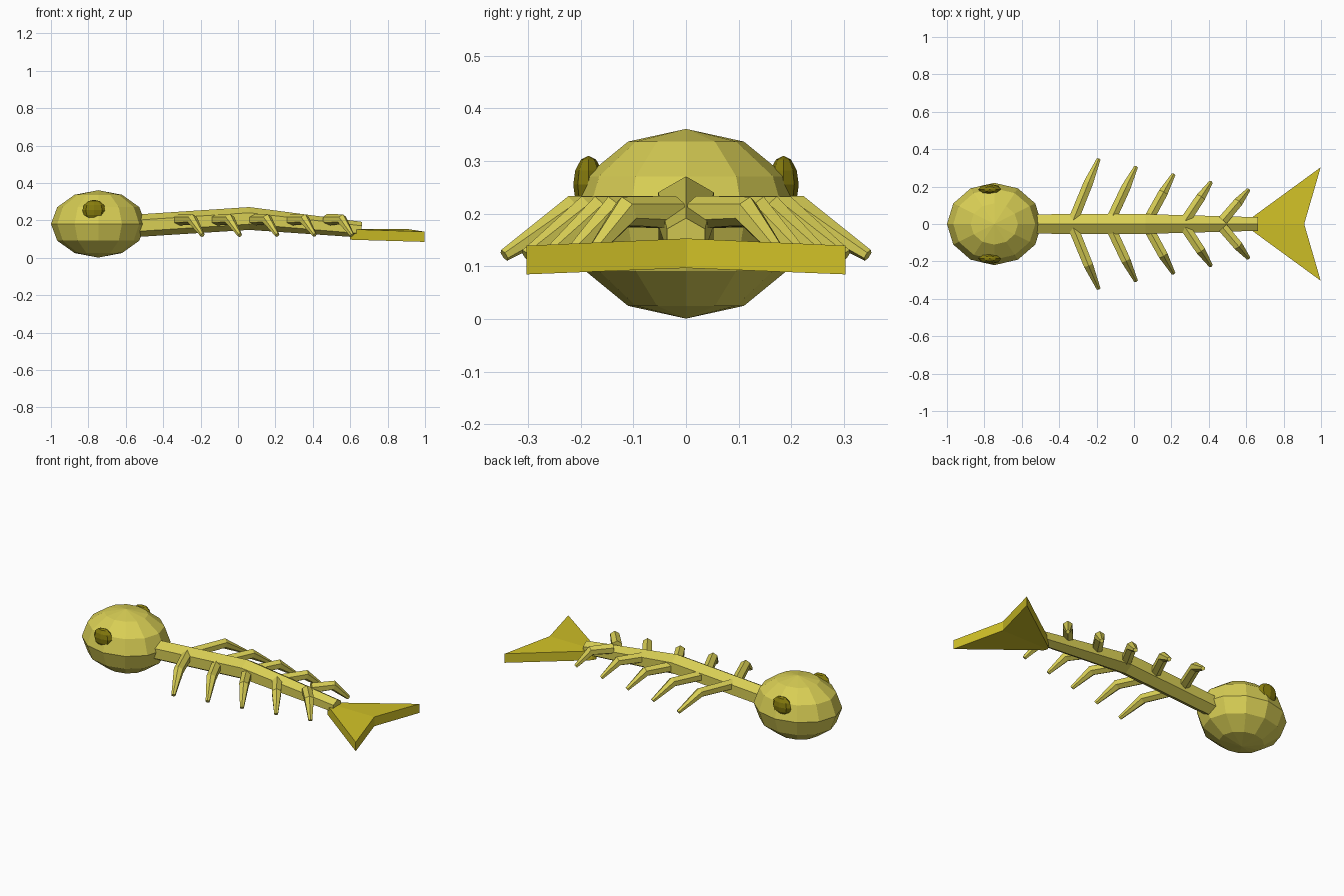
import bpy, bmesh, math
from mathutils import Vector

if "Cube" in bpy.data.objects:
    bpy.data.objects.remove(bpy.data.objects["Cube"])


def material(name, rgb):
    m = bpy.data.materials.new(name)
    m.diffuse_color = (*rgb, 1)
    m.use_nodes = True
    m.node_tree.nodes["Principled BSDF"].inputs["Base Color"].default_value = m.diffuse_color
    return m


BONE = material("bone yellow", (0.69, 0.62, 0.09))
FIN = material("tail yellow", (0.63, 0.53, 0.02))
DARK = material("dark olive", (0.24, 0.20, 0.004))


def finish(name, bm, mat):
    bmesh.ops.recalc_face_normals(bm, faces=bm.faces)
    me = bpy.data.meshes.new(name)
    bm.to_mesh(me)
    bm.free()
    me.materials.append(mat)
    ob = bpy.data.objects.new(name, me)
    bpy.context.collection.objects.link(ob)
    return ob


def ball(name, centre, radii, segs, rings, mat):
    bm = bmesh.new()
    bmesh.ops.create_uvsphere(bm, u_segments=segs, v_segments=rings, radius=1)
    for v in bm.verts:
        v.co = Vector(c + a * r for c, a, r in zip(centre, v.co, radii))
    return finish(name, bm, mat)


def tube(name, path, mat, sides=6):
    """Tapered tube through (point, radius) pairs, one corner kept upwards."""
    bm = bmesh.new()
    pts = [Vector(p) for p, r in path]
    rings = []
    for i, (p, r) in enumerate(path):
        t = (pts[min(i + 1, len(pts) - 1)] - pts[max(i - 1, 0)]).normalized()
        side = Vector((0, 0, 1)).cross(t).normalized()
        up = t.cross(side)
        rings.append([bm.verts.new(pts[i] + r * (math.cos(a) * up + math.sin(a) * side))
                      for a in (2 * math.pi * k / sides for k in range(sides))])
    for a, b in zip(rings, rings[1:]):
        for k in range(sides):
            n = (k + 1) % sides
            bm.faces.new((a[k], a[n], b[n], b[k]))
    bm.faces.new(rings[0])
    bm.faces.new(rings[-1])
    return finish(name, bm, mat)


# Head and eyes
ball("head", (-0.747, 0, 0.181), (0.253, 0.22, 0.18), 12, 6, BONE)
for s, label in ((1, "left"), (-1, "right")):
    ball("eye_" + label, (-0.77, s * 0.185, 0.255), (0.062, 0.029, 0.055), 8, 6, DARK)

# Arched spine
tube("spine", [((-0.56, 0, 0.17), 0.06), ((0.06, 0, 0.21), 0.061),
               ((0.66, 0, 0.15), 0.042)], BONE)

# Five pairs of bent ribs, shorter towards the tail
for i in range(5):
    x = -0.32 + 0.2 * i
    tip = 0.345 - 0.041 * i
    elbow = tip * 0.63
    for s, label in ((1, "left"), (-1, "right")):
        tube(f"rib_{label}_{i + 1}",
             [((x - 0.005, s * 0.02, 0.203), 0.031),
              ((x + 0.075, s * elbow, 0.205), 0.029),
              ((x + 0.13, s * tip, 0.121), 0.012)], BONE)

# Forked tail fin with a slight ridge along the middle
bm = bmesh.new()
outline = [(0.61, 0.02), (0.998, 0.303), (0.91, 0), (0.998, -0.303), (0.61, -0.02), (0.60, 0)]
top = [bm.verts.new((x, y, 0.153 - 0.045 * abs(y))) for x, y in outline]
low = [bm.verts.new((x, y, 0.097 - 0.04 * abs(y))) for x, y in outline]
for ring in (top, low):
    bm.faces.new((ring[5], ring[0], ring[1], ring[2]))
    bm.faces.new((ring[5], ring[2], ring[3], ring[4]))
for k in range(6):
    n = (k + 1) % 6
    bm.faces.new((top[k], top[n], low[n], low[k]))
finish("tail_fin", bm, FIN)
